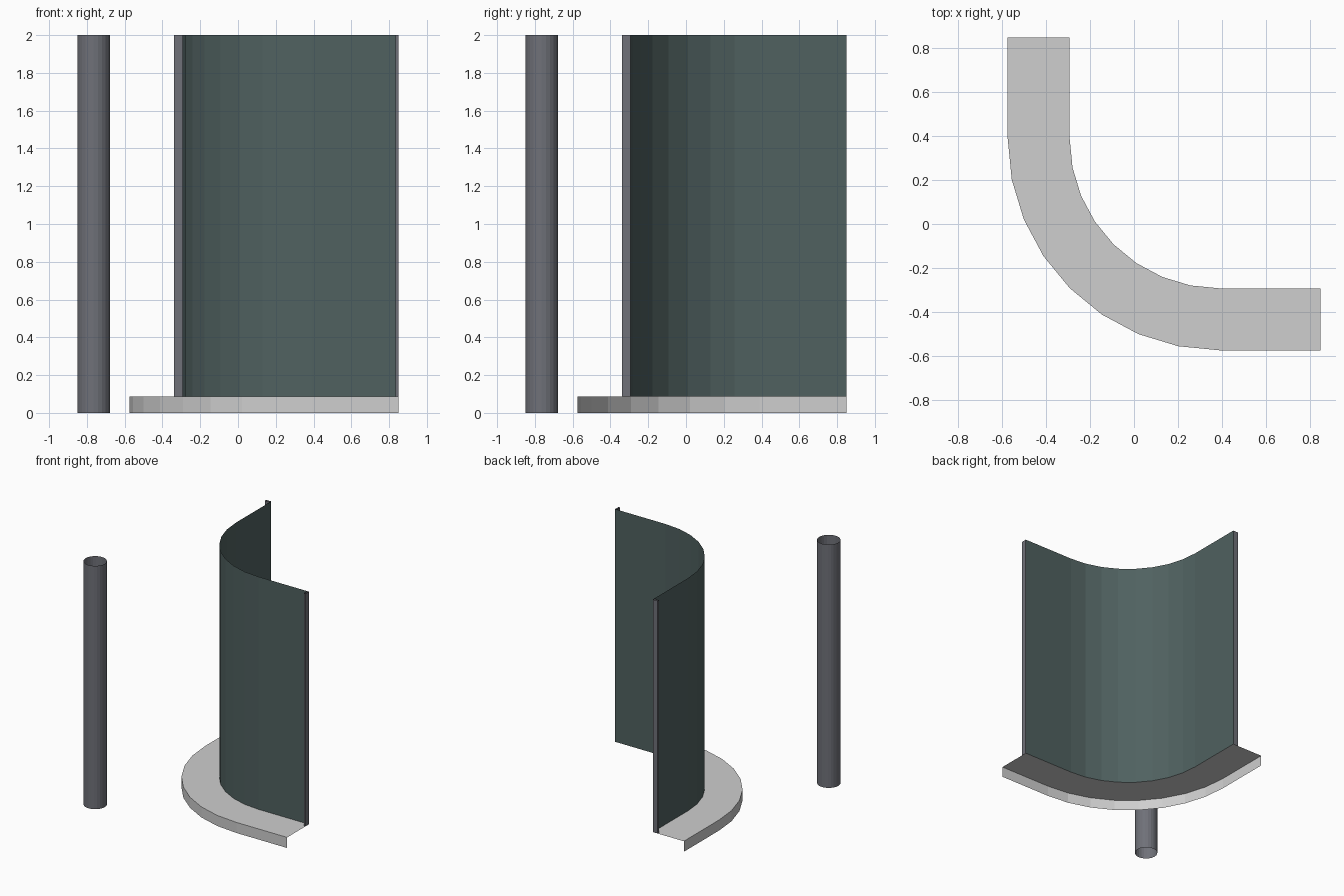
import bpy, bmesh, math

cube = bpy.data.objects.get("Cube")
if cube:
    bpy.data.objects.remove(cube, do_unlink=True)

END = 0.85        # where both straight runs stop
CENTRE = 0.39     # x and y of the corner arc's centre
R_IN, R_OUT = 0.683, 0.965
LEDGE_H, TOP = 0.087, 2.0
STEPS = 8


def material(name, rgb):
    mat = bpy.data.materials.new(name)
    mat.use_nodes = True
    mat.diffuse_color = (*rgb, 1)
    mat.node_tree.nodes["Principled BSDF"].inputs["Base Color"].default_value = (*rgb, 1)
    return mat


stone = material("pale_grey", (0.62, 0.62, 0.62))
glass = material("dark_green_glass", (0.080, 0.120, 0.117))
metal = material("steel_grey", (0.160, 0.166, 0.190))


def corner_path(radius):
    """Straight run, quarter arc, straight run, seen from above."""
    pts = [(CENTRE - radius, END)]
    for i in range(STEPS + 1):
        a = math.pi + math.pi / 2 * i / STEPS
        pts.append((CENTRE + radius * math.cos(a), CENTRE + radius * math.sin(a)))
    return pts + [(END, CENTRE - radius)]


def strips(name, rows, mat, closed=False):
    """Joins neighbouring rows of 3D points with quads."""
    bm = bmesh.new()
    grid = [[bm.verts.new(p) for p in row] for row in rows]
    n = len(rows[0])
    for a, b in zip(grid, grid[1:]):
        for i in range(n if closed else n - 1):
            j = (i + 1) % n
            bm.faces.new((a[i], a[j], b[j], b[i]))
    mesh = bpy.data.meshes.new(name)
    bm.to_mesh(mesh)
    bm.free()
    mesh.materials.append(mat)
    obj = bpy.data.objects.new(name, mesh)
    bpy.context.collection.objects.link(obj)
    return obj


def at_height(pts, z):
    return [(x, y, z) for x, y in pts]


# Ledge: outer skirt and flat top, open underneath
outer, inner = corner_path(R_OUT), corner_path(R_IN)
strips("ledge", [at_height(outer, 0), at_height(outer, LEDGE_H),
                 at_height(inner, LEDGE_H)], stone)

# Curved glass sheet on the ledge's inner edge
strips("curved_glass", [at_height(inner, LEDGE_H), at_height(inner, TOP)], glass)

# Open-ended jambs outside both ends of the glass
face = CENTRE - R_IN - 0.001
jamb = [(END - 0.015, face - 0.044), (END, face - 0.044), (END, face), (END - 0.015, face)]
mirrored = [(y, x) for x, y in reversed(jamb)]
for name, pts in (("left_jamb", jamb), ("back_jamb", mirrored)):
    strips(name, [at_height(pts, LEDGE_H), at_height(pts, TOP)], metal, closed=True)

# Free-standing open tube column
circle = [(-0.764 + 0.087 * math.cos(math.tau * i / 24),
           -0.764 + 0.087 * math.sin(math.tau * i / 24)) for i in range(24)]
strips("column", [at_height(circle, 0), at_height(circle, TOP)], metal, closed=True)
